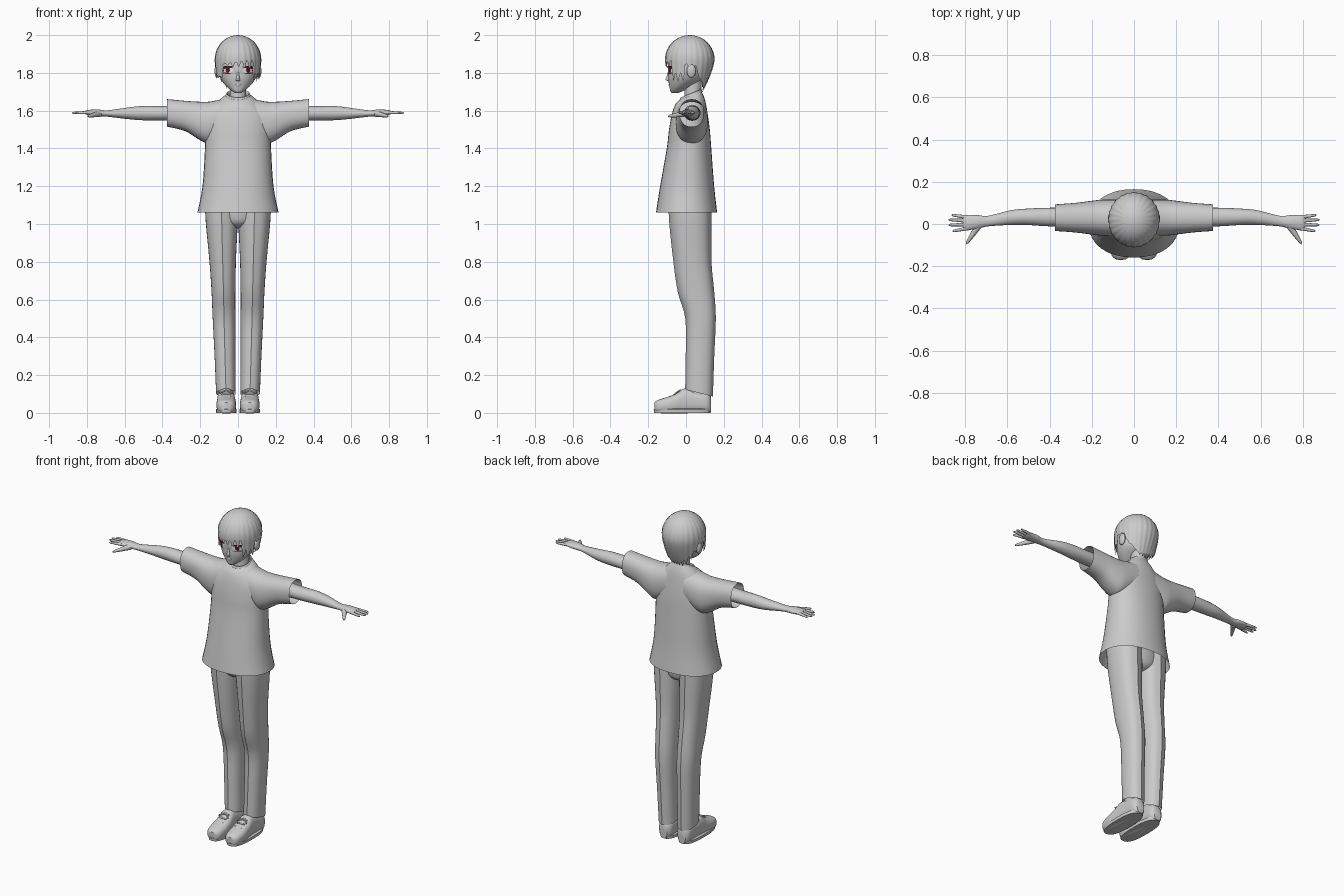
import bpy, bmesh, math
from mathutils import Vector

default_cube = bpy.data.objects.get("Cube")
if default_cube:
    bpy.data.objects.remove(default_cube, do_unlink=True)


def material(name, colour):
    mat = bpy.data.materials.new(name)
    mat.use_nodes = True
    mat.diffuse_color = (*colour, 1)
    mat.node_tree.nodes["Principled BSDF"].inputs["Base Color"].default_value = (*colour, 1)
    return mat


GREY = material("plain grey", (0.6, 0.6, 0.6))
WHITE = material("eye white", (0.8, 0.8, 0.8))
MAROON = material("dark maroon", (0.06, 0.012, 0.018))


def finish(name, bm, mat=GREY, mirror=False, angle=40):
    """Turn a bmesh into a smooth-shaded object, optionally mirrored across x."""
    bmesh.ops.recalc_face_normals(bm, faces=bm.faces)
    mesh = bpy.data.meshes.new(name)
    bm.to_mesh(mesh)
    bm.free()
    mesh.materials.append(mat)
    obj = bpy.data.objects.new(name, mesh)
    bpy.context.collection.objects.link(obj)
    bpy.ops.object.select_all(action='DESELECT')
    obj.select_set(True)
    bpy.context.view_layer.objects.active = obj
    bpy.ops.object.shade_smooth_by_angle(angle=math.radians(angle))
    if mirror:
        obj.modifiers.new("Mirror", 'MIRROR')
    return obj


def spline(rows, steps):
    """Catmull-Rom interpolation of section rows."""
    rows = [Vector(tuple(r) + (0,) * (6 - len(r))) for r in rows]
    out = []
    for i in range(len(rows) - 1):
        a, b, c, d = (rows[max(0, min(len(rows) - 1, i + k))] for k in (-1, 0, 1, 2))
        for s in range(steps):
            t = s / steps
            out.append(b + (c - a) * (t / 2) + (a * 2 - b * 5 + c * 4 - d) * (t * t / 2)
                       + (b * 3 - a - c * 3 + d) * (t ** 3 / 2))
    return out + [rows[-1]]


def loft(name, rows, axis='z', caps=(True, True), power=2, crease=0, n=32, steps=4, **kw):
    """Skin superellipse rings: (position, centre u, centre v, radius u, radius v, tilt)."""
    bm = bmesh.new()
    rings = []
    for p, cu, cv, ru, rv, tilt in spline(rows, steps):
        ring = []
        for k in range(n):
            a = math.tau * k / n
            c, s = math.cos(a), math.sin(a)
            u = cu + ru * math.copysign(abs(c) ** (2 / power), c)
            dv = rv * math.copysign(abs(s) ** (2 / power), s)
            if k % (n // 2) == n // 4:
                dv *= 1 + crease
            w, v = p + tilt * dv, cv + dv
            ring.append(bm.verts.new({'z': (u, v, w), 'x': (w, u, v), 'y': (u, w, v)}[axis]))
        rings.append(ring)
    for r, q in zip(rings, rings[1:]):
        for k in range(n):
            bm.faces.new((r[k], r[(k + 1) % n], q[(k + 1) % n], q[k]))
    for ring, cap in zip((rings[0], rings[-1]), caps):
        if cap:
            bm.faces.new(ring)
    return finish(name, bm, **kw)


def ellipsoid(name, centre, size, **kw):
    bm = bmesh.new()
    bmesh.ops.create_uvsphere(bm, u_segments=20, v_segments=12, radius=1)
    bmesh.ops.scale(bm, vec=size, verts=bm.verts)
    bmesh.ops.translate(bm, vec=centre, verts=bm.verts)
    return finish(name, bm, **kw)


def tube(name, a, b, r0, r1, mirror=True):
    """Tapered finger with a rounded tip."""
    a, b = Vector(a), Vector(b)
    turn = (b - a).to_track_quat('Z', 'Y')
    bm = bmesh.new()
    rings = []
    for t, r in ((0, r0), (0.5, (r0 + r1) / 2), (0.9, r1), (1, r1 * 0.4)):
        rings.append([bm.verts.new(a.lerp(b, t) + turn @ Vector(
            (r * math.cos(k * math.tau / 10), r * math.sin(k * math.tau / 10), 0))) for k in range(10)])
    for r, q in zip(rings, rings[1:]):
        for k in range(10):
            bm.faces.new((r[k], r[(k + 1) % 10], q[(k + 1) % 10], q[k]))
    bm.faces.new(rings[0])
    bm.faces.new(rings[-1])
    return finish(name, bm, mirror=mirror, angle=60)


# Shirt: open body, sleeves and neckline band
loft("shirt_body", [(1.06, 0, .003, .215, .162), (1.2, 0, .006, .188, .143), (1.4, 0, .016, .175, .118),
                    (1.5, 0, .018, .174, .108), (1.58, 0, .02, .162, .095), (1.645, 0, .024, .11, .078, .1),
                    (1.685, 0, .026, .06, .054, .4)], caps=(False, False), power=2.2)
loft("sleeve", [(.06, .03, 1.565, .085, .1), (.15, .03, 1.538, .085, .11), (.2, .03, 1.545, .08, .102),
                (.28, .03, 1.572, .07, .08), (.375, .03, 1.588, .063, .073)],
     axis='x', caps=(False, False), power=2.3, mirror=True)
loft("collar", [(1.675, 0, .026, .068, .061, .4), (1.69, 0, .026, .062, .057, .4),
                (1.688, 0, .026, .056, .051, .4), (1.67, 0, .026, .055, .05, .4)], caps=(False, False))

# Arms and hands
loft("arm", [(.25, .033, 1.588, .044, .042), (.4, .033, 1.586, .044, .038), (.5, .034, 1.587, .039, .038),
             (.58, .031, 1.586, .035, .031), (.69, .014, 1.585, .025, .017), (.74, .01, 1.588, .032, .018),
             (.79, .007, 1.59, .036, .014), (.81, .007, 1.59, .03, .008)], axis='x', n=20, mirror=True)
for label, y, tip_y, tip_x in (("index", -.02, -.034, .86), ("middle", -.002, -.005, .88),
                               ("ring", .015, .02, .88), ("little", .031, .043, .865)):
    tube(label + "_finger", (.785, y, 1.59), (tip_x, tip_y, 1.588), .0095, .006)
tube("thumb", (.735, -.005, 1.583), (.795, -.095, 1.57), .017, .007)

# Trousers with pressed creases
loft("trouser_leg", [(1.12, .088, .02, .088, .108), (1.0, .086, .023, .084, .106), (.8, .081, .034, .07, .096),
                     (.64, .077, .053, .063, .092), (.5, .074, .077, .06, .077), (.3, .069, .074, .055, .072),
                     (.105, .064, .069, .052, .07, -.25)],
     caps=(True, False), power=2.3, crease=.05, mirror=True, angle=25)
loft("trouser_seat", [(1.15, 0, .02, .165, .105), (1.03, 0, .022, .14, .1), (.99, 0, .025, .06, .075),
                      (.975, 0, .025, .01, .03)])

# Shoes: rounded uppers on flat soles
shoe = loft("shoe", [(-.168, .062, .03, .022, .024), (-.15, .062, .034, .043, .034), (-.1, .062, .04, .052, .044),
                     (-.05, .062, .05, .05, .054), (-.01, .063, .063, .046, .066), (.05, .063, .06, .044, .06),
                     (.11, .063, .055, .042, .055), (.132, .063, .045, .025, .042)],
            axis='y', power=2.6, mirror=True)
loft("sole", [(0, .062, -.02, .053, .149), (.018, .062, -.02, .055, .151), (.022, .062, -.02, .05, .146)],
     power=2.6, steps=1, mirror=True)
loft("ankle", [(.06, .063, .065, .038, .06), (.15, .064, .07, .04, .06)], steps=1, mirror=True)
for k in range(3):
    y, z = -.035 - k * .025, .122 - k * .015
    tube("lace", (.038, y, z - .008), (.088, y, z - .008), .005, .005)
for side in (-1, 1):
    tube("lace_bow", (.063, -.03, .12), (.063 + side * .035, -.055, .105), .005, .004)

# Neck and head
FACE_Y, FACE_RX, FACE_RY = .005, .106, .1
loft("neck", [(1.6, 0, .035, .055, .05), (1.68, 0, .035, .043, .043), (1.8, 0, .04, .045, .05)])
loft("head", [(1.693, 0, -.058, .014, .016), (1.704, 0, -.05, .032, .033), (1.73, 0, -.028, .063, .06),
              (1.765, 0, -.004, .09, .09), (1.8, 0, FACE_Y, .104, .099), (1.83, 0, FACE_Y, FACE_RX, FACE_RY),
              (1.9, 0, .015, .103, .1), (1.96, 0, .02, .06, .06)])
loft("nose", [(1.757, 0, -.092, .01, .007), (1.765, 0, -.092, .011, .017), (1.785, 0, -.092, .007, .009),
              (1.81, 0, -.09, .005, .005)], n=12)
loft("lips", [(1.728, 0, -.084, .012, .005), (1.734, 0, -.085, .016, .007), (1.74, 0, -.085, .012, .006)], n=12)
ellipsoid("ear", (.111, .028, 1.81), (.013, .024, .036), mirror=True)


def face_patch(name, cx, cz, rx, rz, lift, mat, slant=0, power=1):
    """Thin strip lying on the curved face, tapering to both ends."""
    bm = bmesh.new()
    columns = []
    for k in range(17):
        t = k / 8 - 1
        x, h = cx + rx * t, rz * max(.02, 1 - t * t) ** (power / 2)
        y = FACE_Y - FACE_RY * math.sqrt(max(0, 1 - (x / FACE_RX) ** 2)) - lift
        columns.append([bm.verts.new((x, y, cz + slant * t + s * h)) for s in (-1, 1)])
    for a, b in zip(columns, columns[1:]):
        bm.faces.new((a[0], b[0], b[1], a[1]))
    finish(name, bm, mat, mirror=True)


# Eyes: white, iris, heavy upper lash, lower lash and brow
face_patch("eye_white", .056, 1.814, .031, .015, .003, WHITE)
face_patch("iris", .054, 1.814, .011, .014, .005, MAROON)
face_patch("upper_lash", .064, 1.829, .041, .007, .007, MAROON, slant=-.003)
face_patch("outer_lash", .09, 1.815, .015, .014, .007, MAROON, slant=.003)
face_patch("lower_lash", .062, 1.798, .028, .003, .005, MAROON, slant=.003)


# Hair: strand-rippled dome with a jagged hem that dips at the temples and nape
def hem_height(a, i):
    front = -math.sin(a)
    jag = (0, .012, .026, .012)[i % 4] + .012 * math.sin(i * 1.7)
    if front > .72:
        return 1.833 + jag
    if front > .25:
        return 1.765 + jag
    if front > -.3:
        return 1.835 + jag * .4
    return 1.79 - .085 * min(1, (-front - .3) / .55) + jag * .8


bm = bmesh.new()
N, DOME, SKIRT, EQUATOR = 96, 10, 6, 1.87
grid = []
for j in range(1, DOME + SKIRT + 1):
    row = []
    for i in range(N):
        a = math.tau * i / N
        if j <= DOME:
            phi = math.pi / 2 * j / DOME
            z, f = EQUATOR + .13 * math.cos(phi), math.sin(phi)
        else:
            z = EQUATOR + (hem_height(a, i) - EQUATOR) * (j - DOME) / SKIRT
            drop = max(0, EQUATOR - z) / .17
            f = 1 - (.12 + .36 * max(0, math.sin(a))) * drop ** 1.4
        f *= 1 + .012 * math.cos(i * math.pi / 2)
        row.append(bm.verts.new((.122 * f * math.cos(a), .02 + .13 * f * math.sin(a), z)))
    grid.append(row)
crown = bm.verts.new((0, .02, 2))
for i in range(N):
    k = (i + 1) % N
    bm.faces.new((crown, grid[0][i], grid[0][k]))
    for r, q in zip(grid, grid[1:]):
        bm.faces.new((r[i], q[i], q[k], r[k]))
finish("hair", bm, angle=30)
